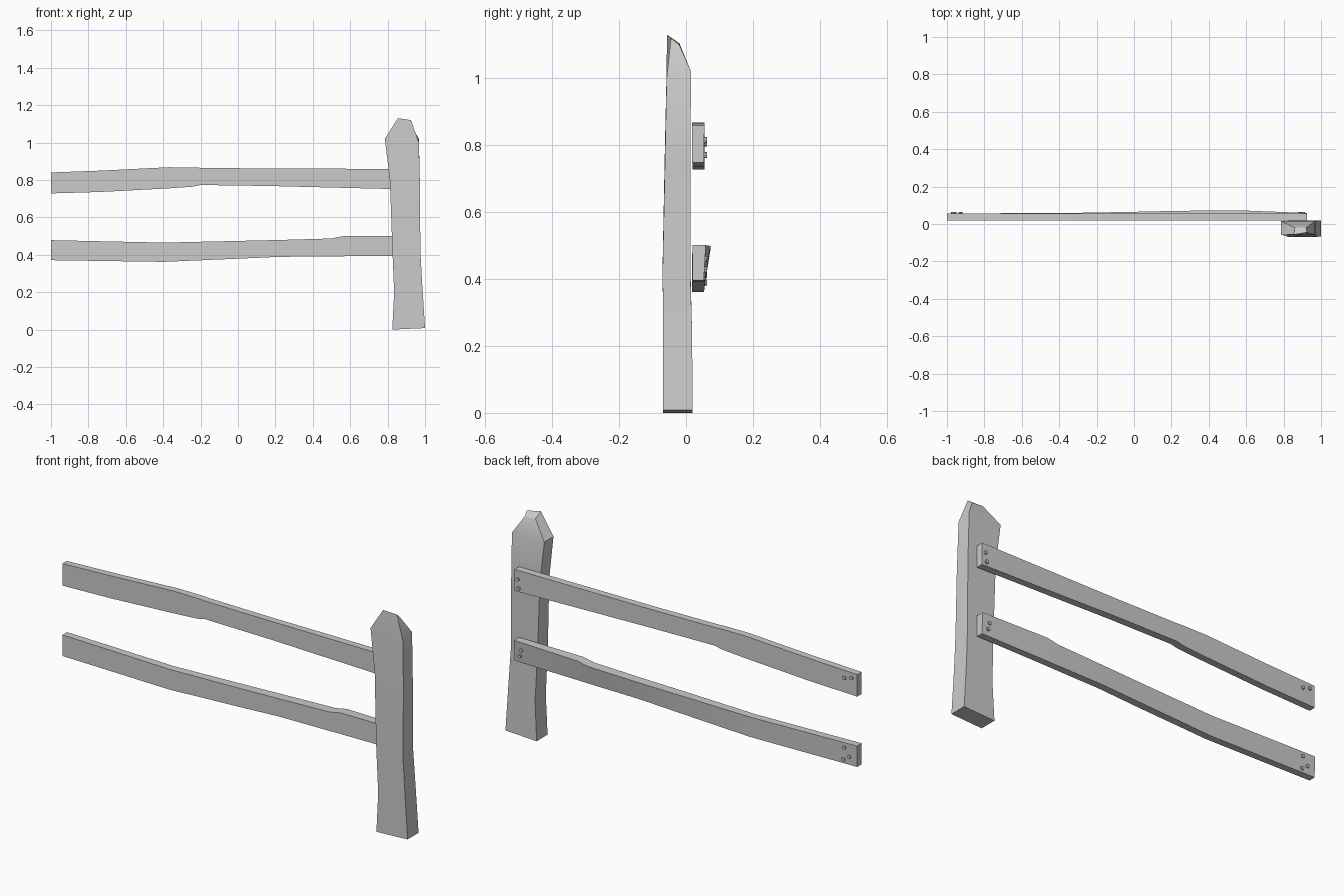
import bpy, math
from mathutils import Matrix

if "Cube" in bpy.data.objects:
    bpy.data.objects.remove(bpy.data.objects["Cube"])


def finish(name, verts, faces):
    me = bpy.data.meshes.new(name)
    me.from_pydata(verts, [], faces)
    ob = bpy.data.objects.new(name, me)
    bpy.context.collection.objects.link(ob)
    bpy.ops.object.select_all(action='DESELECT')
    ob.select_set(True)
    bpy.context.view_layer.objects.active = ob
    bpy.ops.object.mode_set(mode='EDIT')
    bpy.ops.mesh.select_all(action='SELECT')
    bpy.ops.mesh.normals_make_consistent(inside=False)
    bpy.ops.object.mode_set(mode='OBJECT')
    bpy.ops.object.shade_smooth_by_angle(angle=math.radians(25))
    return ob


def loft(name, rings):
    """Skin four-cornered rings and cap both ends."""
    verts = [p for r in rings for p in r]
    faces = [(0, 1, 2, 3), tuple(range(len(verts) - 4, len(verts)))]
    for i in range(len(rings) - 1):
        a = i * 4
        for k in range(4):
            n = (k + 1) % 4
            faces.append((a + k, a + n, a + 4 + n, a + 4 + k))
    return finish(name, verts, faces)


# Post: left x, right x, front y, back y, left z, right z
post_sections = [
    (.825, 1.0, -.068, .02, .0, .008),
    (.835, .985, -.068, .018, .2, .24),
    (.825, .975, -.07, .013, .44, .42),
    (.812, .973, -.063, .013, .8, .75),
    (.785, .967, -.058, .015, 1.02, 1.0),
]
rings = [[(l, f, zl), (r, f, zr), (r, b, zr), (l, b, zl)]
         for l, r, f, b, zl, zr in post_sections]
rings[-1][2] = (.967, .015, 1.02)
# Hewn tip, sloping down toward the back
rings.append([(.855, -.057, 1.13), (.925, -.045, 1.12),
              (.92, -.02, 1.1), (.86, -.02, 1.105)])
loft("post", rings)


def rail(name, sections):
    # x, bottom z, top z, front y, back y at bottom, back y at top
    loft(name, [[(x, f, b), (x, bb, b), (x, bt, t), (x, f, t)]
                for x, b, t, f, bb, bt in sections])


rail("upper_rail", [
    (-1.0, .728, .84, .02, .055, .055),
    (-.73, .736, .85, .02, .055, .055),
    (-.37, .755, .868, .019, .055, .055),
    (-.24, .764, .867, .018, .055, .055),
    (-.2, .773, .865, .018, .055, .055),
    (.15, .768, .861, .019, .056, .055),
    (.925, .749, .859, .018, .053, .055),
])
rail("lower_rail", [
    (-1.0, .371, .478, .02, .055, .057),
    (-.4, .362, .465, .018, .054, .058),
    (.0, .379, .474, .018, .056, .065),
    (.22, .389, .479, .02, .057, .07),
    (.5, .391, .487, .021, .056, .073),
    (.56, .392, .499, .021, .056, .073),
    (.925, .395, .501, .019, .053, .059),
])

# Nail heads on the back of the rails
nails = [(.905, .815), (.9, .77), (-.93, .805), (-.97, .815),
         (.885, .46), (.893, .428), (-.93, .452), (-.957, .412), (-.925, .39)]
for i, (x, z) in enumerate(nails):
    bpy.ops.mesh.primitive_cylinder_add(
        vertices=8, radius=.009, depth=.02, location=(x, .053, z),
        rotation=(math.pi / 2, 0, 0))
    bpy.context.object.name = f"nail_{i + 1}"
